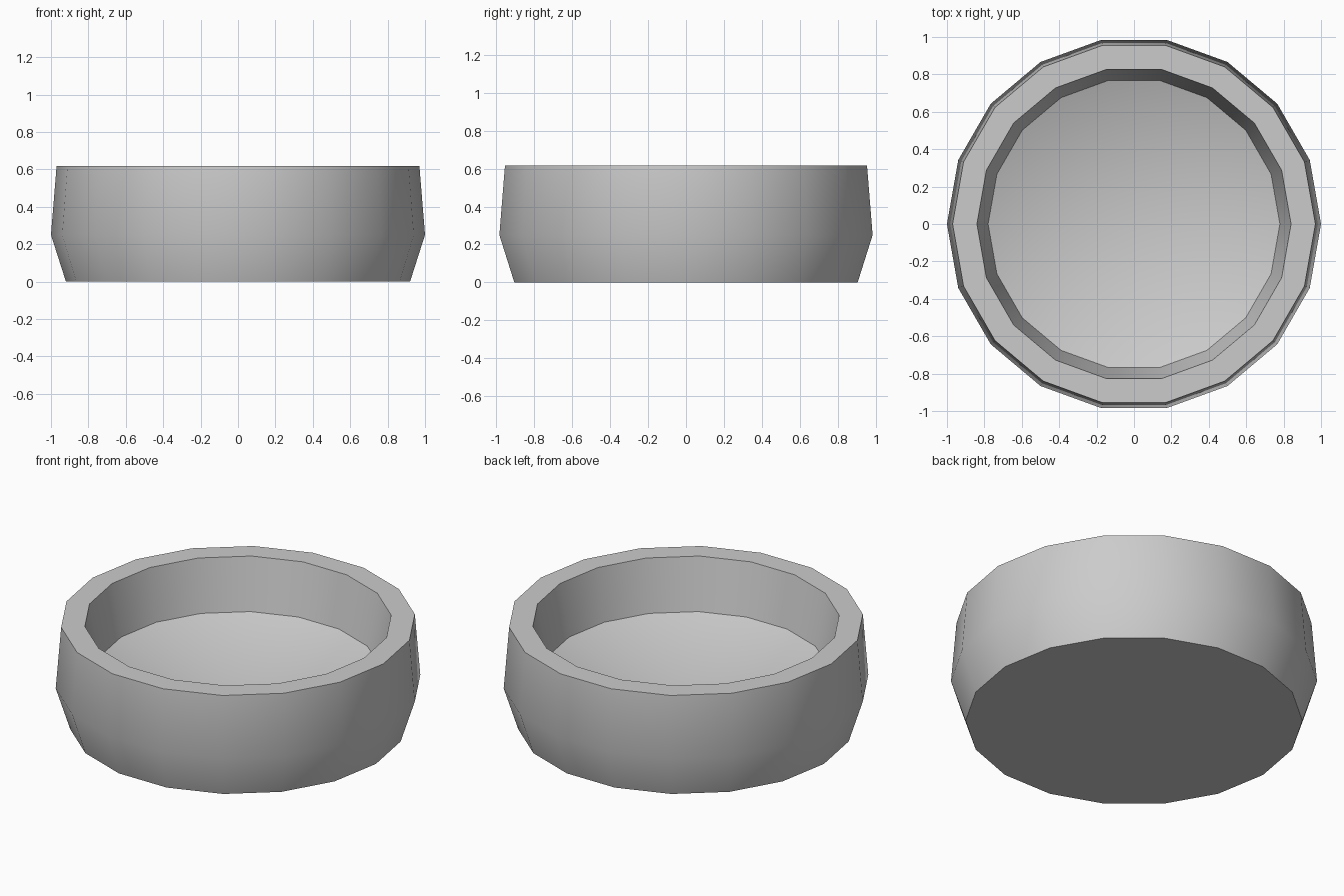
import bpy, bmesh, math

if "Cube" in bpy.data.objects:
    bpy.data.objects.remove(bpy.data.objects["Cube"])

SIDES = 18
# (radius, height) from outer base, over the rim, down to the floor edge
PROFILE = [(0.92, 0.0), (1.0, 0.25), (0.97, 0.617), (0.84, 0.617), (0.78, 0.31)]
FLOOR_CENTRE = 0.02

bm = bmesh.new()

# Rings of the bowl wall
rings = []
for r, z in PROFILE:
    rings.append([bm.verts.new((r * math.cos(2 * math.pi * i / SIDES),
                                r * math.sin(2 * math.pi * i / SIDES), z))
                  for i in range(SIDES)])
for low, high in zip(rings, rings[1:]):
    for i in range(SIDES):
        j = (i + 1) % SIDES
        bm.faces.new((low[i], low[j], high[j], high[i]))

# Flat underside
bm.faces.new(rings[0][::-1])

# Dished inner floor
centre = bm.verts.new((0, 0, FLOOR_CENTRE))
for i in range(SIDES):
    bm.faces.new((rings[-1][i], rings[-1][(i + 1) % SIDES], centre))

mesh = bpy.data.meshes.new("bowl")
bm.to_mesh(mesh)
bm.free()
bowl = bpy.data.objects.new("bowl", mesh)
bpy.context.collection.objects.link(bowl)

# Smooth wall with sharp rim and base edges
bpy.context.view_layer.objects.active = bowl
bowl.select_set(True)
bpy.ops.object.shade_smooth_by_angle(angle=math.radians(30))
